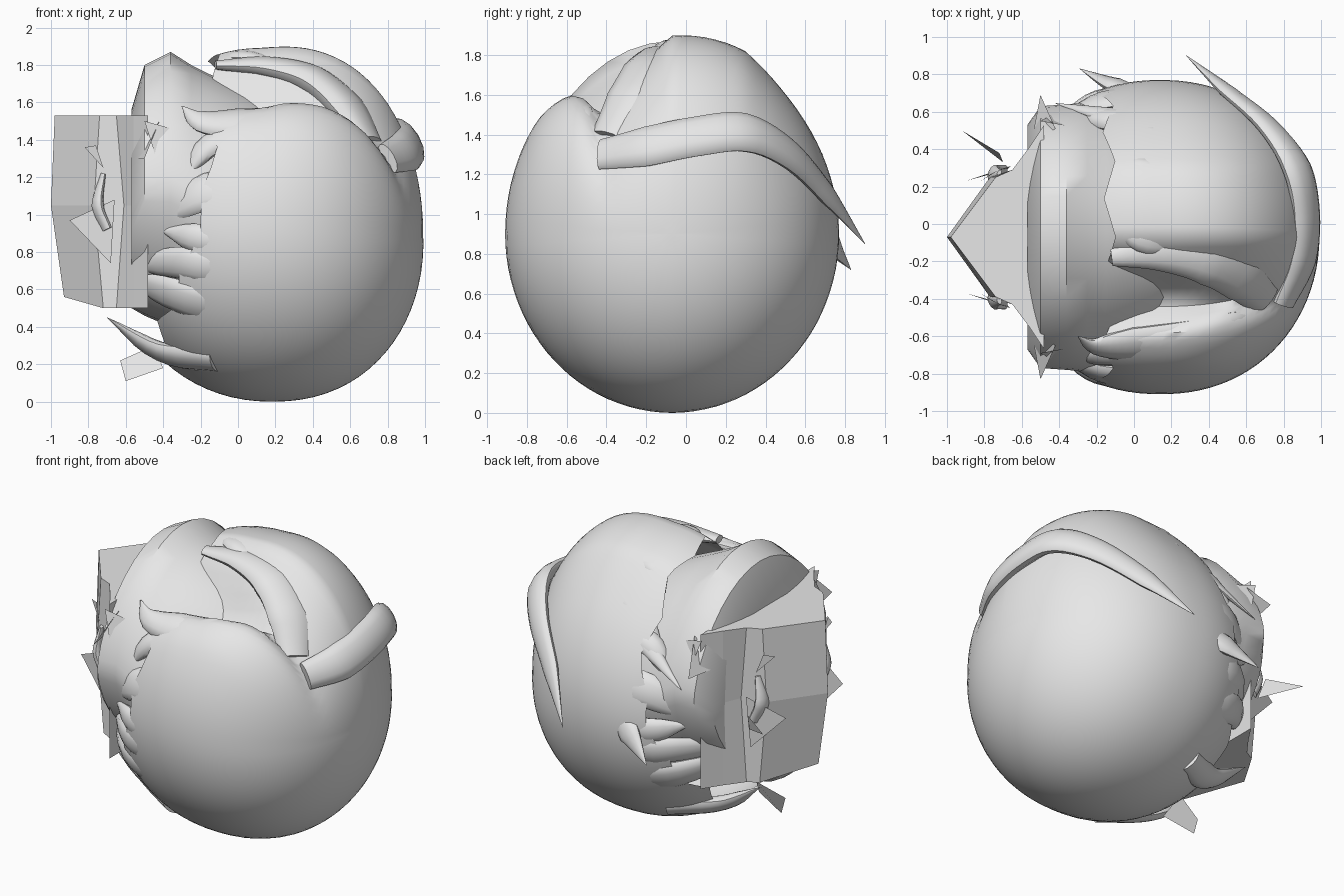
import bpy, bmesh, math
from mathutils import Vector

if "Cube" in bpy.data.objects:
    bpy.data.objects.remove(bpy.data.objects["Cube"])

C = Vector((0.14, -0.07, 0.9))      # centre of the hair ball
R = Vector((0.85, 0.84, 0.9))

grey = bpy.data.materials.new("plain_grey")
grey.diffuse_color = (0.8, 0.8, 0.8, 1)
grey.use_nodes = True
grey.node_tree.nodes["Principled BSDF"].inputs["Base Color"].default_value = grey.diffuse_color


def make(name, verts, faces, smooth=True):
    me = bpy.data.meshes.new(name)
    me.from_pydata([tuple(v) for v in verts], [], faces)
    bm = bmesh.new()
    bm.from_mesh(me)
    bmesh.ops.remove_doubles(bm, verts=bm.verts, dist=0.0005)
    bmesh.ops.recalc_face_normals(bm, faces=bm.faces)
    bm.to_mesh(me)
    bm.free()
    ob = bpy.data.objects.new(name, me)
    bpy.context.collection.objects.link(ob)
    me.materials.append(grey)
    if smooth:
        bpy.ops.object.select_all(action='DESELECT')
        ob.select_set(True)
        bpy.context.view_layer.objects.active = ob
        bpy.ops.object.shade_smooth_by_angle(angle=math.radians(45))
    return ob


def lerp_table(table, x):
    if x <= table[0][0]:
        return table[0][1]
    for (a, va), (b, vb) in zip(table, table[1:]):
        if x <= b:
            return va + (vb - va) * (x - a) / (b - a)
    return table[-1][1]


def rings_faces(rows, n):
    return [(i * n + j, i * n + (j + 1) % n, (i + 1) * n + (j + 1) % n, (i + 1) * n + j)
            for i in range(rows - 1) for j in range(n)]


# Hair ball: upper half is reshaped along y to form the parting and the raised cap
LIFT = [(-0.91, 1.08), (-0.75, 1.06), (-0.6, 0.97), (-0.5, 0.89), (-0.42, 0.77), (-0.3, 0.89),
        (-0.07, 1.1), (0.3, 1.13), (0.5, 1.06), (0.77, 1)]
HAIRLINE = [(0.05, -0.44), (0.35, -0.4), (0.7, -0.26), (1.2, -0.12), (1.9, -0.1)]


def shape(p):
    dz = p.z - C.z
    if dz > 0:
        # fuller shoulder towards +x, strongest on the front lobe
        full = lerp_table([(-0.55, 0.22), (-0.42, 0.1)], p.y)
        p.z = C.z + dz * lerp_table(LIFT, p.y) * (1 + full * max(0, (p.x - C.x) / R.x))
    else:
        p.x -= 0.05 * dz
    # hollow of the parting
    d = ((p.x - 0.02) / 0.5) ** 2 + ((p.y + 0.4) / 0.2) ** 2
    if dz > 0 and d < 1:
        p.z -= 0.1 * (1 - d)
    return p


N, ROWS = 96, 30
verts = []
for i in range(ROWS):
    for j in range(N):
        a = 2 * math.pi * j / N
        z0 = C.z + 0.85 * math.sin(a)
        tooth = abs((j % 8) / 8 - 0.5) * 0.12
        end = math.acos((lerp_table(HAIRLINE, z0) + tooth - 0.03 - C.x) / R.x)
        t = end * i / (ROWS - 1)
        c = math.cos(t)
        x = C.x + R.x * math.copysign(abs(c) ** 0.92, c)
        verts.append(shape(Vector((x, C.y + R.y * math.sin(t) * math.cos(a),
                                   C.z + R.z * math.sin(t) * math.sin(a)))))
make("hair_shell", verts, rings_faces(ROWS, N))

# Bare head showing between the hair and the face: x, half width, bottom, top
HEAD = [(0.45, 0.3, 0.5, 1.4), (0.1, 0.66, 0.3, 1.64), (-0.15, 0.72, 0.3, 1.75),
        (-0.25, 0.72, 0.34, 1.8), (-0.36, 0.71, 0.4, 1.87), (-0.5, 0.7, 0.46, 1.8),
        (-0.57, 0.6, 0.5, 1.56), (-0.56, 0.3, 0.6, 1.4)]
n = 40
verts = []
for x, w, lo, hi in HEAD:
    mid, h = (lo + hi) / 2, (hi - lo) / 2
    for j in range(n):
        a = 2 * math.pi * j / n
        s = math.sin(a)
        verts.append((x, C.y + w * math.cos(a), mid + h * math.copysign(abs(s) ** 1.3, s)))
make("head", verts, rings_faces(len(HEAD), n) + [tuple(range((len(HEAD) - 1) * n, len(HEAD) * n))])

# Wedge-shaped face: half outline at three heights, mirrored across the middle
verts = []
for z, tip, side, mid in ((0.5, -0.93, -0.72, 0), (1.05, -1.0, -0.77, 0.04), (1.53, -0.98, -0.74, 0)):
    half = [(side, 0.32), (-0.65 + mid, 0.36), (-0.56, 0.48), (-0.48, 0.6)]
    ring = [(x, -y) for x, y in reversed(half)] + [(tip, 0)] + half
    verts += [(x, y + C.y, z + (0.06 if z < 1 and y == 0 else 0)) for x, y in ring]
m = 9
make("face", verts, rings_faces(3, m) + [tuple(range(m)), tuple(range(2 * m, 3 * m))], smooth=False)


def smooth_path(pts, steps=5):
    p = [pts[0] * 2 - pts[1]] + pts + [pts[-1] * 2 - pts[-2]]
    out = []
    for i in range(1, len(p) - 2):
        for k in range(steps):
            t = k / steps
            a, b, c, d = p[i - 1:i + 3]
            out.append(0.5 * (2 * b + (c - a) * t + (2 * a - 5 * b + 4 * c - d) * t * t
                              + (3 * b - a - 3 * c + d) * t ** 3))
    return out + [pts[-1]]


def lock(name, pts, width, thick, profile):
    """Tapered strand lying on the ball; profile gives relative size along it."""
    path = smooth_path([Vector(p) for p in pts])
    k, vs = 12, []
    table = [(i / (len(profile) - 1), s) for i, s in enumerate(profile)]
    for i, p in enumerate(path):
        t = (path[min(i + 1, len(path) - 1)] - path[max(i - 1, 0)]).normalized()
        out = p - C
        out = (out - t * out.dot(t)).normalized()
        side = t.cross(out)
        s = max(lerp_table(table, i / (len(path) - 1)), 0.01)
        vs += [p + side * (math.cos(2 * math.pi * j / k) * width * s)
               + out * (math.sin(2 * math.pi * j / k) * thick * s) for j in range(k)]
    last = (len(path) - 1) * k
    make(name, vs, rings_faces(len(path), k) + [tuple(range(k)), tuple(range(last, last + k))])


# Large styled strands
lock("top_roll", [(-0.12, -0.18, 1.8), (0.15, -0.15, 1.79), (0.4, -0.18, 1.72), (0.58, -0.27, 1.57),
                  (0.7, -0.39, 1.38)], 0.15, 0.08, [0.3, 0.7, 1, 1, 0.7])
lock("parting_roll", [(-0.3, -0.6, 1.58), (-0.2, -0.65, 1.5), (0, -0.64, 1.48), (0.3, -0.6, 1.49),
                      (0.52, -0.55, 1.47), (0.68, -0.5, 1.36)], 0.11, 0.06, [0.02, 0.6, 1, 1, 0.9, 0.4])
lock("side_band", [(0.8, -0.43, 1.3), (0.9, -0.2, 1.34), (0.92, 0.05, 1.39), (0.87, 0.3, 1.41),
                   (0.72, 0.52, 1.3), (0.5, 0.71, 1.1), (0.28, 0.9, 0.85)], 0.115, 0.055,
     [0.75, 1, 1, 1, 0.8, 0.6, 0.02])


def on_side(x, z, s, sink=0.98):
    q = 1 - ((x - C.x) / R.x) ** 2 - ((z - C.z) / R.z) ** 2
    return (x, C.y + s * R.y * math.sqrt(max(q, 0.12)) * sink, z)


# Pointed side strands with buried roots, on both sides (x, z along each strand, width)
SIDE = [(((0.08, 1.42), (-0.15, 1.37), (-0.3, 1.18)), 0.08),
        (((0.2, 1.1), (-0.17, 1.12), (-0.46, 0.94)), 0.12),
        (((0.0, 0.86), (-0.2, 0.87), (-0.42, 0.92)), 0.09),
        (((0.0, 0.68), (-0.28, 0.74), (-0.64, 0.73)), 0.1),
        (((-0.02, 0.48), (-0.33, 0.57), (-0.62, 0.67)), 0.11),
        (((-0.12, 0.22), (-0.42, 0.27), (-0.7, 0.45)), 0.09)]
for s, label in ((-1, "front"), (1, "back")):
    for i, (strand, w) in enumerate(SIDE):
        lock(f"{label}_strand_{i + 1}",
             [on_side(x, z, s, sink) for (x, z), sink in zip(strand, (0.9, 0.96, 0.98))],
             w, 0.05, [0.9, 1, 0.8, 0.02])
lock("back_tip", [(0.1, 0.68, 0.98), (-0.1, 0.74, 0.85), (-0.29, 0.83, 0.72)], 0.08, 0.04, [0.5, 1, 0.02])


# Short strands along the top hairline, roots buried in the cap
def top(x, y, sink=0):
    q = 1 - ((x - C.x) / R.x) ** 2 - ((y - C.y) / R.y) ** 2
    p = shape(Vector((x, y, C.z + R.z * math.sqrt(max(q, 0.1)))))
    return p + (C - p).normalized() * sink


for i, (y, tip) in enumerate(((-0.02, -0.12), (0.13, -0.12), (0.35, -0.12), (0.55, -0.29), (0.62, -0.43))):
    lock(f"hairline_strand_{i + 1}", [top(0.25, y - 0.07, 0.1), top(0.03, y - 0.05, 0.04), top(tip, y + 0.04, 0.02)],
         0.09, 0.045, [0.8, 1, 0.7, 0.02])


# Thin broken shards around the face, mirrored across the middle
def shard(name, pts):
    make(name, pts, [tuple(range(len(pts)))], smooth=False)


SHARDS = [((-0.9, 0.3, 0.97), (-0.68, 0.36, 0.74), (-0.66, 0.38, 1.08)),
          ((-0.82, 0.3, 1.36), (-0.72, 0.36, 1.25), (-0.76, 0.34, 1.37)),
          ((-0.5, 0.76, 1.3), (-0.42, 0.58, 1.5), (-0.55, 0.5, 1.3)),
          ((-0.5, 0.62, 1.5), (-0.28, 0.58, 1.44), (-0.32, 0.62, 1.27), (-0.43, 0.66, 1.28))]
for s, label in ((-1, "front"), (1, "back")):
    for i, pts in enumerate(SHARDS):
        shard(f"{label}_shard_{i + 1}", [(x, C.y + s * y, z) for x, y, z in pts])
    lock(f"{label}_cheek_piece", [(-0.7, C.y + s * 0.35, 0.92), (-0.75, C.y + s * 0.34, 1.05),
                                  (-0.72, C.y + s * 0.34, 1.22)], 0.05, 0.03, [0.8, 1, 0.4])
shard("long_shard", [(-0.92, 0.5, 0.97), (-0.7, 0.33, 0.88), (-0.72, 0.38, 1.0)])
shard("chin_shard", [(-0.6, -0.15, 0.11), (-0.4, -0.2, 0.18), (-0.45, -0.1, 0.3), (-0.63, -0.15, 0.22)])
